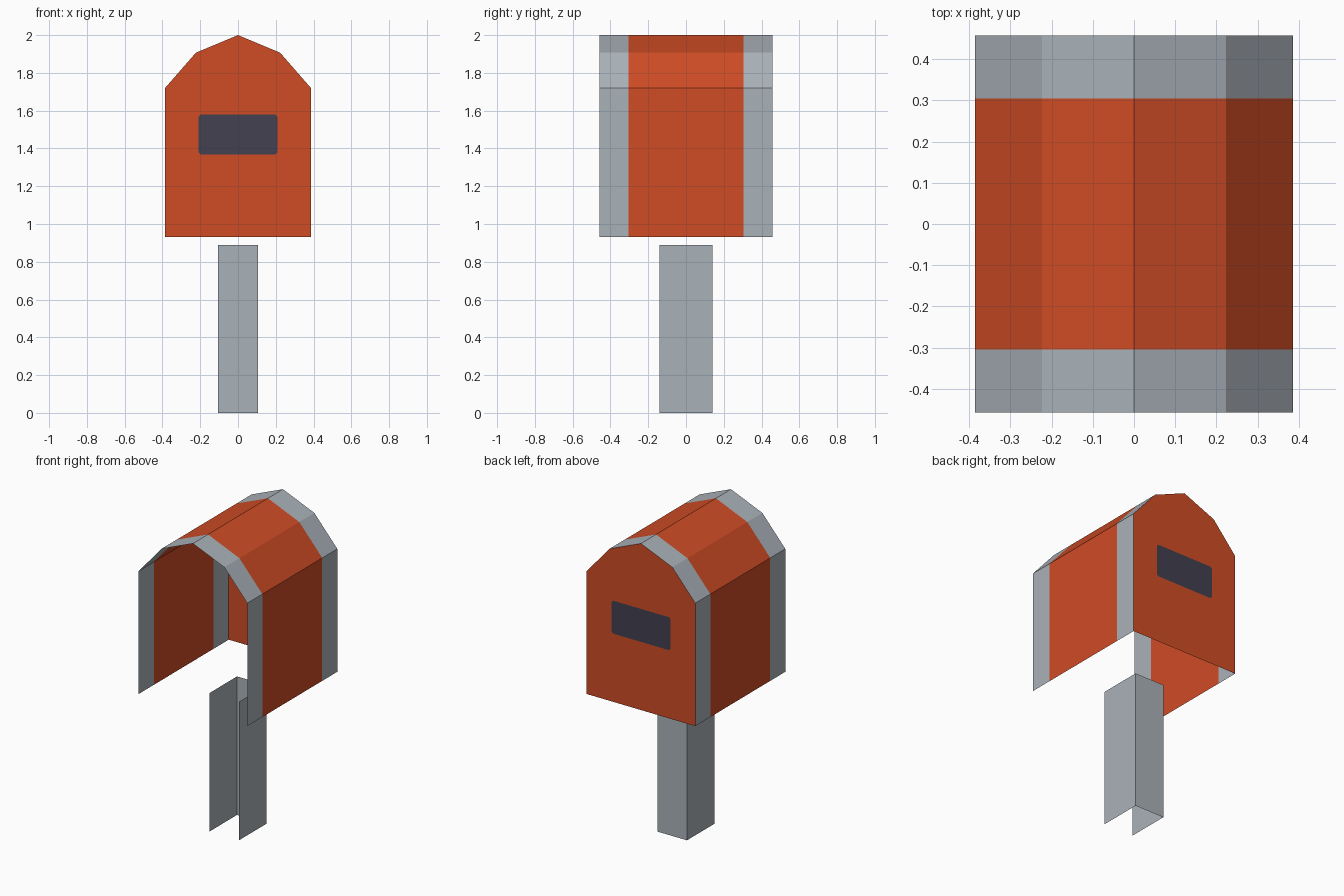
import bpy, bmesh

if "Cube" in bpy.data.objects:
    bpy.data.objects.remove(bpy.data.objects["Cube"])


def material(name, r, g, b):
    lin = [((c / 255 + 0.055) / 1.055) ** 2.4 for c in (r, g, b)]
    m = bpy.data.materials.new(name)
    m.diffuse_color = (*lin, 1)
    m.use_nodes = True
    m.node_tree.nodes["Principled BSDF"].inputs["Base Color"].default_value = m.diffuse_color
    return m


ORANGE = material("orange_paint", 207, 76, 37)
GREY = material("grey_metal", 170, 178, 185)
DARK = material("dark_slot", 66, 65, 80)


def finish(name, bm, mats):
    me = bpy.data.meshes.new(name)
    bm.to_mesh(me)
    bm.free()
    for m in mats:
        me.materials.append(m)
    ob = bpy.data.objects.new(name, me)
    bpy.context.collection.objects.link(ob)
    return ob


def sweep(bm, profile, stations):
    """Open sheet: an x-z profile (left to right) carried along y."""
    rows = [[bm.verts.new((x, y, z)) for x, z in profile] for y in stations]
    for a, b in zip(rows, rows[1:]):
        for i in range(len(profile) - 1):
            bm.faces.new((a[i], b[i], b[i + 1], a[i + 1]))


def face_outward(bm):
    bm.normal_update()
    for f in bm.faces:
        c, n = f.calc_center_median(), f.normal
        out = n.y if abs(n.y) > 0.9 else n.x * c.x
        if out < 0:
            f.normal_flip()


HALF_Y, BAND_Y = 0.457, 0.304
HOOD = [(-0.386, 0.93), (-0.386, 1.72), (-0.223, 1.907), (0, 2.0),
        (0.223, 1.907), (0.386, 1.72), (0.386, 0.93)]

# Hood: side walls and faceted roof, grey band at each end, open front and bottom
bm = bmesh.new()
sweep(bm, HOOD, [-HALF_Y, -BAND_Y, BAND_Y, HALF_Y])
for f in bm.faces:
    f.material_index = int(abs(f.calc_center_median().y) > BAND_Y)
face_outward(bm)
finish("hood_shell", bm, [ORANGE, GREY])

# Back wall with a flat dark slot, corners slightly clipped
bm = bmesh.new()
w, z0, z1, c = 0.21, 1.368, 1.58, 0.012
SLOT = [(-w + c, z0), (w - c, z0), (w, z0 + c), (w, z1 - c),
        (w - c, z1), (-w + c, z1), (-w, z1 - c), (-w, z0 + c)]
edges = []
for loop in (HOOD, SLOT):
    vs = [bm.verts.new((x, HALF_Y, z)) for x, z in loop]
    edges += [bm.edges.new((vs[i - 1], vs[i])) for i in range(len(vs))]
bmesh.ops.triangle_fill(bm, edges=edges, use_beauty=True, normal=(0, 1, 0))
# Remove anything filled inside the slot, then close it with one dark face
inside = [f for f in bm.faces if all(v in vs for v in f.verts)]
bmesh.ops.delete(bm, geom=inside, context='FACES_ONLY')
slot = bm.faces.new(vs)
slot.material_index = 1
face_outward(bm)
finish("back_wall", bm, [ORANGE, DARK])

# Post: U-shaped channel, open at the front, top and bottom
bm = bmesh.new()
px, py, top = 0.105, 0.14, 0.89
for s in (-1, 1):
    sweep(bm, [(s * px, 0), (s * px, top)], [-py, py])
sweep_pts = [(-px, 0), (px, 0), (px, top), (-px, top)]
bm.faces.new([bm.verts.new((x, py, z)) for x, z in sweep_pts])
bmesh.ops.remove_doubles(bm, verts=bm.verts, dist=0.0001)
face_outward(bm)
finish("post_channel", bm, [GREY])
